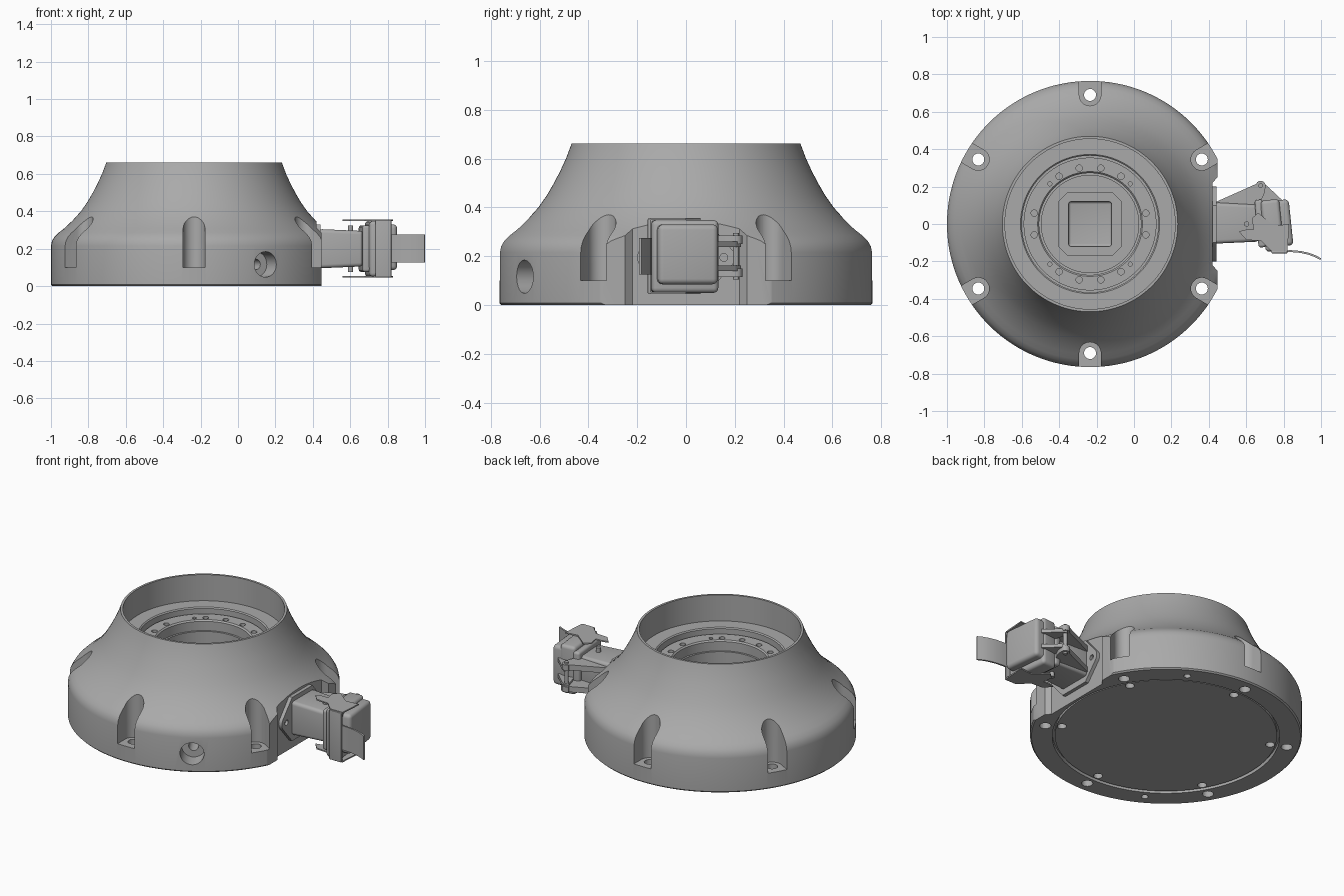
import bpy, bmesh, math
from mathutils import Matrix, Vector

if "Cube" in bpy.data.objects:
    bpy.data.objects.remove(bpy.data.objects["Cube"])

CX = -0.235          # axis of the round base
MID = 0.2            # height of the connector centre line

grey = bpy.data.materials.new("machined_grey")
grey.use_nodes = True
grey.diffuse_color = (0.4, 0.4, 0.4, 1)
grey.node_tree.nodes["Principled BSDF"].inputs["Base Color"].default_value = (0.4, 0.4, 0.4, 1)


def finish(name, bm):
    bmesh.ops.recalc_face_normals(bm, faces=bm.faces)
    mesh = bpy.data.meshes.new(name)
    bm.to_mesh(mesh)
    bm.free()
    mesh.materials.append(grey)
    ob = bpy.data.objects.new(name, mesh)
    bpy.context.collection.objects.link(ob)
    return ob


def activate(ob):
    bpy.ops.object.select_all(action='DESELECT')
    ob.select_set(True)
    bpy.context.view_layer.objects.active = ob


def smooth(ob, angle=30):
    activate(ob)
    bpy.ops.object.shade_smooth_by_angle(angle=math.radians(angle))


def cut(ob, cutter):
    mod = ob.modifiers.new("cut", 'BOOLEAN')
    mod.operation, mod.solver, mod.object = 'DIFFERENCE', 'EXACT', cutter
    activate(ob)
    bpy.ops.object.modifier_apply(modifier=mod.name)
    bpy.data.objects.remove(cutter)


def add_prism(bm, pts, a, b, axis='z', matrix=Matrix()):
    """Closed outline extruded from a to b along an axis."""
    place = (lambda p, h: Vector((p[0], p[1], h))) if axis == 'z' else (lambda p, h: Vector((h, p[0], p[1])))
    low = [bm.verts.new(matrix @ place(p, a)) for p in pts]
    top = [bm.verts.new(matrix @ place(p, b)) for p in pts]
    bm.faces.new(low[::-1])
    bm.faces.new(top)
    for i in range(len(pts)):
        j = (i + 1) % len(pts)
        bm.faces.new((low[i], low[j], top[j], top[i]))


def prism(name, pts, a, b, axis='z'):
    bm = bmesh.new()
    add_prism(bm, pts, a, b, axis)
    return finish(name, bm)


def arc(x, y, r, start, end, n):
    return [(x + r * math.cos(math.radians(start + (end - start) * i / n)),
             y + r * math.sin(math.radians(start + (end - start) * i / n))) for i in range(n + 1)]


def circle(x, y, r, n=24):
    return arc(x, y, r, 0, 360, n)[:-1]


def polar(r, deg):
    return CX + r * math.cos(math.radians(deg)), r * math.sin(math.radians(deg))


def holes(name, specs, a, b):
    """Cutter of vertical cylinders; specs are (ring radius, degrees, hole radius)."""
    bm = bmesh.new()
    for ring, deg, r in specs:
        add_prism(bm, circle(*polar(ring, deg), r), a, b)
    return finish(name, bm)


def lathe(name, profile, seg=144):
    bm = bmesh.new()
    rings = []
    for r, z in profile:
        if r == 0:
            rings.append([bm.verts.new((CX, 0, z))] * seg)
        else:
            rings.append([bm.verts.new((*p, z)) for p in circle(CX, 0, r, seg)])
    for lo, hi in zip(rings, rings[1:]):
        for i in range(seg):
            j = (i + 1) % seg
            bm.faces.new(list(dict.fromkeys((lo[i], lo[j], hi[j], hi[i]))))
    return finish(name, bm)


def box(name, lo, hi, bevel, taper=1, turn=0):
    """Rounded box; taper shrinks its +x end, turn rotates it about z."""
    lo, hi = Vector(lo), Vector(hi)
    bm = bmesh.new()
    bmesh.ops.create_cube(bm, size=1)
    for v in bm.verts:
        if v.co.x > 0:
            v.co.y *= taper
            v.co.z *= taper
        v.co = v.co * (hi - lo)
    bmesh.ops.bevel(bm, geom=bm.edges[:], offset=bevel, segments=4, profile=0.5, affect='EDGES')
    bm.transform(Matrix.Translation((lo + hi) / 2) @ Matrix.Rotation(math.radians(turn), 4, 'Z'))
    ob = finish(name, bm)
    smooth(ob, 40)
    return ob


# Base: one turned solid with recessed bottom plate and stepped bore
body = lathe("base_housing", [
    (0, 0.006), (0.625, 0.006), (0.625, 0.025), (0.64, 0.025), (0.64, 0),
    (0.757, 0), (0.765, 0.008), (0.765, 0.215), (0.76, 0.24), (0.747, 0.263), (0.725, 0.285),
    (0.695, 0.308), (0.65, 0.35), (0.605, 0.4), (0.57, 0.45), (0.541, 0.5), (0.515, 0.55),
    (0.492, 0.6), (0.475, 0.645), (0.469, 0.662), (0.455, 0.662),
    (0.455, 0.5), (0.372, 0.5), (0.365, 0.494), (0.365, 0.44), (0.355, 0.44), (0.355, 0.465),
    (0.28, 0.465), (0.272, 0.457), (0.272, 0.4), (0.26, 0.4), (0.26, 0.09), (0, 0.09)])

# Flat mounting face for the connector
cut(body, prism("flat_cutter", [(0.42, -0.22), (0.446, -0.25), (0.446, -0.6), (1, -0.6),
                                (1, 0.6), (0.446, 0.6), (0.446, 0.25), (0.42, 0.22)], -0.1, 0.9))

# Six round-ended bolt slots
bolt_angles = [30 + 60 * i for i in range(6)]
slots = bmesh.new()
outline = arc(0.69, 0, 0.058, 90, 270, 24) + [(0.9, -0.058), (0.9, 0.058)]
for deg in bolt_angles:
    add_prism(slots, outline, 0.1, 0.9,
              matrix=Matrix.Translation((CX, 0, 0)) @ Matrix.Rotation(math.radians(deg), 4, 'Z'))
cut(body, finish("slot_cutter", slots))

# Bolt holes, plate screw holes, dowel holes and bearing ring holes
cut(body, holes("bolt_cutter", [(0.69, d, 0.032) for d in bolt_angles], -0.1, 0.2))
cut(body, holes("plate_screw_cutter", [(0.595, d, 0.026) for d in bolt_angles]
                + [(0.69, d, 0.02) for d in (60, 240)], -0.1, 0.04))
ring = [(0.304, s + m * d, 0.011 if d == 45 else 0.017)
        for s in (0, 180) for m in (-1, 1) for d in (11, 45, 57, 79)]
cut(body, holes("ring_hole_cutter", ring, 0.43, 0.6))

# Round cable port with a smaller bore behind it
for r, start in ((0.068, 0.66), (0.028, 0.56)):
    bm = bmesh.new()
    add_prism(bm, circle(0, 0.116, r, 40), start, 0.9, 'x',
              Matrix.Translation((CX, 0, 0)) @ Matrix.Rotation(math.radians(-60), 4, 'Z'))
    cut(body, finish("port_cutter", bm))
smooth(body)

# Raised frame on the bore floor
frame = prism("inner_frame", [(CX + x, y) for x, y in (
    (0.12, 0.17), (-0.12, 0.17), (-0.17, 0.12), (-0.17, -0.12),
    (-0.12, -0.17), (0.12, -0.17), (0.17, -0.12), (0.17, 0.12))], 0.085, 0.14)
cut(frame, box("frame_cutter", (CX - 0.115, -0.12, 0.1), (CX + 0.115, 0.12, 0.3), 0.015))

# Connector flange with two screw holes
flange = prism("connector_flange", arc(0.15, MID - 0.005, 0.05, -45, 45, 8)
               + [(0.1, 0.33), (-0.1, 0.33)] + arc(-0.15, MID - 0.005, 0.05, 135, 225, 8)
               + [(-0.1, 0.06), (0.1, 0.06)], 0.41, 0.442, 'x')
bm = bmesh.new()
for y in (-0.155, 0.155):
    add_prism(bm, circle(y, MID - 0.005, 0.016), 0.425, 0.5, 'x')
cut(flange, finish("flange_hole_cutter", bm))
smooth(flange)

# Connector socket, seal collar and hood
box("socket_body", (0.43, -0.105, 0.095), (0.67, 0.115, 0.305), 0.02, 0.9)
box("seal_collar", (0.655, -0.125, 0.075), (0.7, 0.13, 0.325), 0.015, 1, 5)
box("hood", (0.68, -0.122, 0.085), (0.84, 0.125, 0.33), 0.022, 1, 6)
box("hood_rim", (0.69, -0.145, 0.05), (0.79, 0.13, 0.348), 0.02, 1, 6)

# Hinge lugs on the socket, lid arms and hinge pin
bm = bmesh.new()
for z in (0.115, 0.25):
    add_prism(bm, [(0.442, 0.09), (0.442, 0.12), (0.655, 0.215)] + arc(0.677, 0.205, 0.026, 150, 0, 8)
              + [(0.7, 0.17), (0.66, 0.08)], z, z + 0.034)
smooth(finish("hinge_lugs", bm))
bm = bmesh.new()
for z in (0.14, 0.238):
    add_prism(bm, [(0.66, 0.205), (0.68, 0.225), (0.71, 0.205), (0.79, 0.13), (0.78, 0.1), (0.69, 0.1)], z, z + 0.022)
finish("lid_arms", bm)
smooth(prism("hinge_pin", circle(0.677, 0.205, 0.012, 20), 0.105, 0.295))
smooth(prism("latch_pivot", circle(0.602, 0.0, 0.014, 20), 0.075, 0.325))

# Latch: two thin wings joined by a back strap
wing = [(0.56, -0.04), (0.6, -0.085), (0.68, -0.09), (0.735, -0.145), (0.82, -0.145), (0.83, 0.0),
        (0.75, -0.01), (0.7, 0.03), (0.665, 0.06), (0.63, 0.03), (0.64, -0.03), (0.6, -0.03)]
bm = bmesh.new()
for z in (0.045, 0.348):
    add_prism(bm, wing, z, z + 0.008)
finish("latch_wings", bm)
box("latch_strap", (0.735, -0.157, 0.047), (0.82, -0.143, 0.354), 0.004)

# Curved release tongue
path = [(0.76, -0.142), (0.84, -0.14), (0.89, -0.144), (0.935, -0.154), (0.97, -0.167), (1.0, -0.183)]
smooth(prism("release_tongue", path + [(x - 0.003, y - 0.01) for x, y in path[::-1]], 0.125, 0.275))
